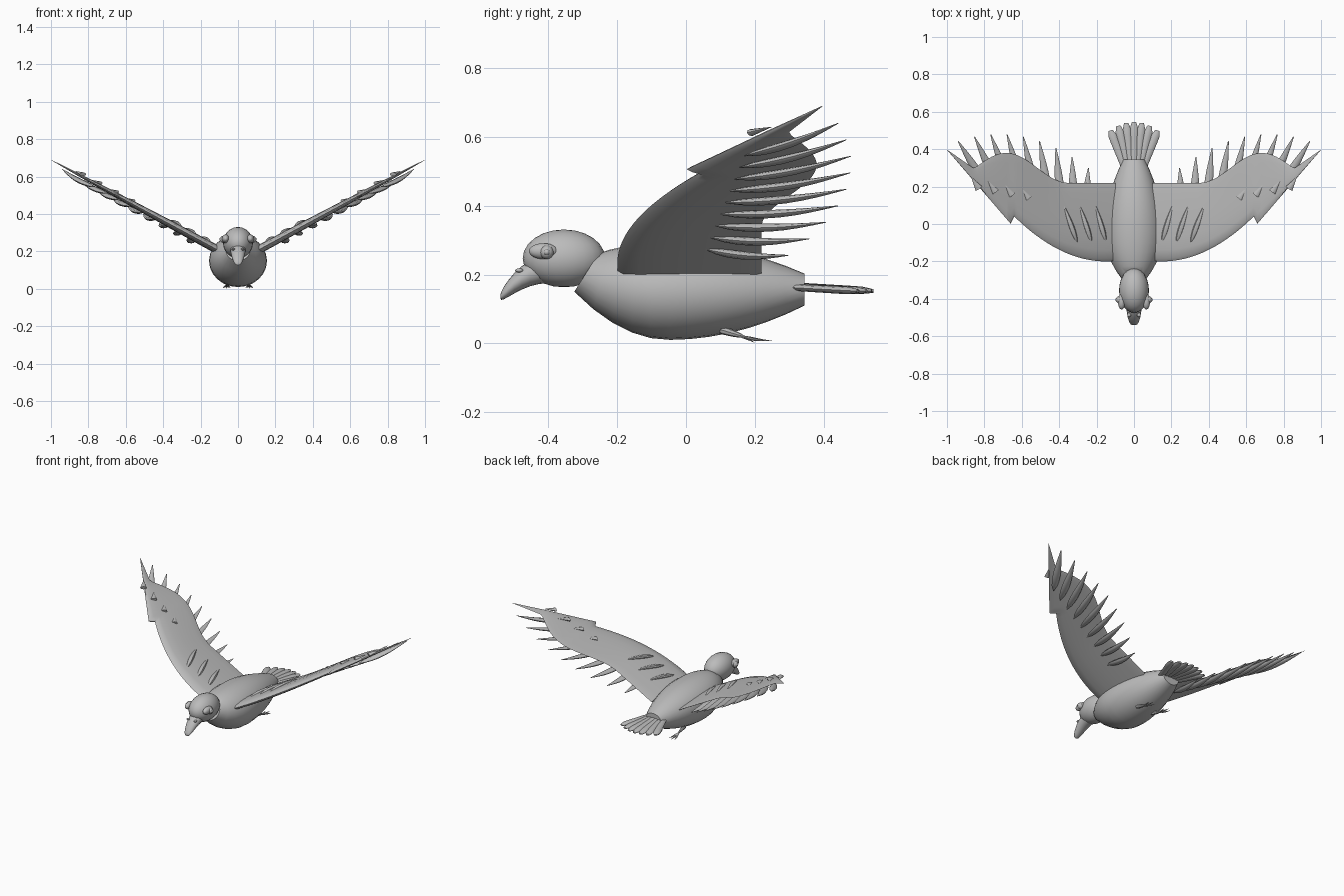
import bpy, bmesh
from math import sin, cos, pi, radians, sqrt
from mathutils import Vector

if "Cube" in bpy.data.objects:
    bpy.data.objects.remove(bpy.data.objects["Cube"])

COLOUR = (0.5, 0.5, 0.5, 1)
grey = bpy.data.materials.new("feather grey")
grey.use_nodes = True
grey.diffuse_color = COLOUR
grey.node_tree.nodes["Principled BSDF"].inputs["Base Color"].default_value = COLOUR


def finish(name, bm):
    """Turn a bmesh into a smooth-shaded object with sharp edges kept."""
    bmesh.ops.recalc_face_normals(bm, faces=bm.faces)
    mesh = bpy.data.meshes.new(name)
    bm.to_mesh(mesh)
    bm.free()
    mesh.materials.append(grey)
    part = bpy.data.objects.new(name, mesh)
    bpy.context.collection.objects.link(part)
    bpy.ops.object.select_all(action='DESELECT')
    part.select_set(True)
    bpy.context.view_layer.objects.active = part
    bpy.ops.object.shade_smooth_by_angle(angle=radians(40))


def loft(name, rings):
    """Skin a list of equal rings of points and cap both ends."""
    bm = bmesh.new()
    rows = [[bm.verts.new(point) for point in ring] for ring in rings]
    for row, following in zip(rows, rows[1:]):
        for i in range(len(row)):
            bm.faces.new((row[i - 1], row[i], following[i], following[i - 1]))
    bm.faces.new(rows[0])
    bm.faces.new(rows[-1])
    finish(name, bm)


def circle(count):
    """Cosine and sine pairs around a unit circle."""
    return [(cos(2 * pi * i / count), sin(2 * pi * i / count)) for i in range(count)]


def steps(count):
    return [i / count for i in range(count + 1)]


def ball(name, centre, radii):
    bm = bmesh.new()
    bmesh.ops.create_uvsphere(bm, u_segments=24, v_segments=12, radius=1)
    bmesh.ops.scale(bm, vec=radii, verts=bm.verts)
    bmesh.ops.translate(bm, vec=centre, verts=bm.verts)
    finish(name, bm)


def spindle(t):
    """Widest a third of the way along, pointed at both ends."""
    return 0.1 + sin(pi * t ** 0.7)


def cone(t):
    return 1.05 - t


def quill(name, start, end, width, height, shape=spindle, sag=0):
    """Feather or limb whose half width and half height follow a shape rule."""
    start, end = Vector(start), Vector(end)
    along = (end - start).normalized()
    across = along.cross(Vector((0, 0, 1))).normalized()
    up = across.cross(along)
    rings = []
    for t in steps(8):
        centre = start.lerp(end, t) - up * sag * sin(pi * t)
        rings.append([centre + (across * width * c + up * height * s) * shape(t)
                      for c, s in circle(8)])
    loft(name, rings)


def body_ring(y):
    """Cross-section of the body, which narrows by a parabola to each end."""
    front = y < -0.05
    u = ((y + 0.05) / (0.36 if front else 0.5)) ** 2
    low = 0.01 + (0.24 if front else 0.16) * u
    high = 0.29 - (0.05 if front else 0.14) * u
    lean = 0.06 * u if front else 0
    middle, half = (low + high) / 2, (high - low) / 2
    return [(0.155 * (1 - u) * c, y + lean * (1 + s), middle + half * s)
            for c, s in circle(24)]


def beak_ring(t):
    """Cross-section of the beak, which droops towards its hooked tip."""
    reach, size = sin(t * pi / 2), cos(t * pi / 2)
    return [((0.01 + 0.033 * size) * c, -0.4 - 0.14 * reach,
             0.215 - 0.08 * reach ** 2 + (0.005 + 0.035 * size) * s)
            for c, s in circle(16)]


def wing_height(x):
    return 0.15 + 0.54 * x


def leading_edge(x):
    return (x - 0.15) ** 2 - 0.2 if x < 0.66 else 0.06 + 1.16 * (x - 0.71)


def trailing_edge(x):
    if x < 0.35:
        return 0.22
    if x < 0.86:
        return 0.3 - 0.08 * cos(3 * pi * (x - 0.35))
    return 0.3 + 0.7 * (x - 0.86)


def wing_ring(x, side):
    """Aerofoil section, blunt in front and thin behind."""
    lead, trail = leading_edge(x), trailing_edge(x)
    thick = 0.001 + 0.025 * (1 - x * x)
    ring = []
    for c, s in circle(16):
        chord = (1 - c) / 2
        ring.append((side * x, lead + (trail - lead) * chord,
                     wing_height(x) + thick * s * (1.4 - chord)))
    return ring


# Body, head and beak
loft("body", [body_ring(0.67 * t - 0.325) for t in steps(12)])
ball("head", (0, -0.355, 0.247), (0.08, 0.12, 0.084))
loft("beak", [beak_ring(t) for t in steps(8)])

for label, side in (("left", 1), ("right", -1)):
    loft(label + "_wing", [wing_ring(0.1 + 0.9 * t, side) for t in steps(45)])

    # Flight feathers fanned under the trailing edge
    for i in range(9):
        quill(f"{label}_flight_feather_{i + 1}",
              (side * (0.77 - 0.064 * i), 0.17 - 0.014 * i, 0.545 - 0.034 * i),
              (side * (0.94 - 0.087 * i), 0.48 - 0.006 * (i - 2.5) ** 2, 0.64 - 0.048 * i),
              0.021, 0.011, sag=0.01)

    # Long coverts lying on the inner wing
    for i in range(3):
        x = 0.15 + 0.077 * i
        outer = 0.06 + x * 1.1 - 0.015
        quill(f"{label}_covert_{i + 1}", (side * x, -0.1, wing_height(x) + 0.02),
              (side * outer, 0.11, wing_height(outer) + 0.01), 0.014, 0.012, sag=-0.006)

    # Short covert tips on the outer wing
    for i in range(4):
        x, y = 0.565 + 0.088 * i, 0.135 + 0.018 * i
        outer = x + 0.04
        quill(f"{label}_covert_tip_{i + 1}", (side * x, y, wing_height(x) + 0.015),
              (side * outer, y + 0.06, wing_height(outer) + 0.01), 0.02, 0.01, cone)

    # Eyes and nostrils
    ball(label + "_eye_rim", (side * 0.066, -0.415, 0.268), (0.02, 0.042, 0.023))
    ball(label + "_eye", (side * 0.076, -0.405, 0.265), (0.02, 0.02, 0.02))
    ball(label + "_pupil", (side * 0.088, -0.405, 0.265), (0.012, 0.01, 0.01))
    ball(label + "_nostril", (side * 0.026, -0.485, 0.212), (0.01, 0.012, 0.006))

    # Legs and toes trailing behind
    foot = Vector((side * 0.06, 0.16, 0.022))
    quill(label + "_leg", foot + Vector((0, -0.06, 0.018)), foot, 0.011, 0.012,
          lambda t: 1 - t * t / 2)
    for i in (-1, 0, 1):
        quill(f"{label}_toe_{i + 2}", foot,
              foot + Vector((0.022 * i, 0.09 - 0.015 * abs(i), -0.015)),
              0.005, 0.004, sag=0.003)
    quill(label + "_short_toe", foot, foot + Vector((0, 0.04, -0.02)), 0.005, 0.005, cone)

# Tail fan of blunt feathers
for i in range(-3, 4):
    quill(f"tail_feather_{i + 4}", (0.013 * i, 0.28, 0.17 - 0.002 * abs(i)),
          (0.042 * i, 0.545 - 0.005 * i * i, 0.152), 0.025, 0.012,
          lambda t: sqrt(0.6 + 0.3 * t) - 0.5 * t ** 20)
